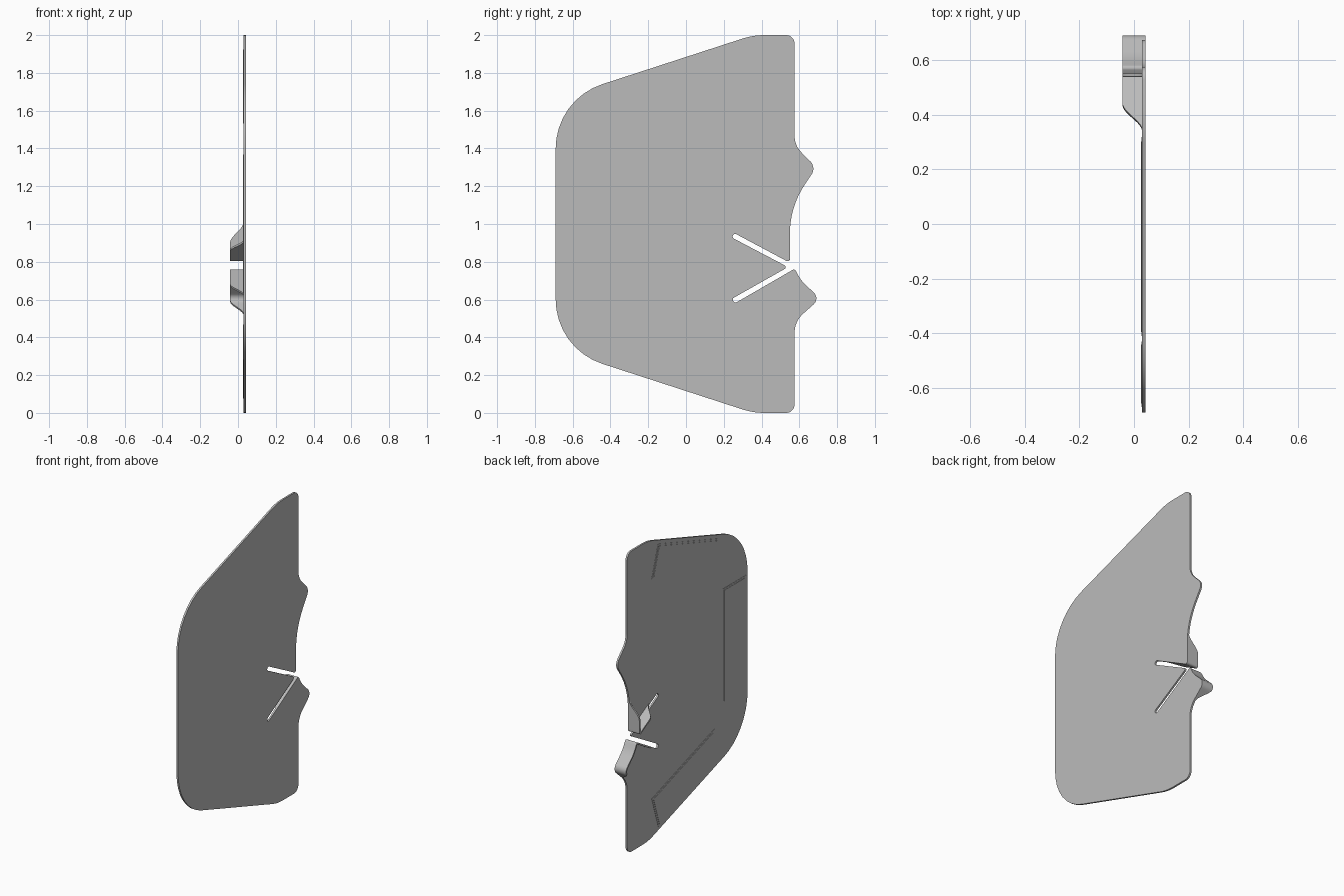
import bpy, bmesh, math
from mathutils import Vector

cube = bpy.data.objects.get("Cube")
if cube:
    bpy.data.objects.remove(cube, do_unlink=True)

grey = bpy.data.materials.new("plain grey")
grey.use_nodes = True
COLOUR = (0.5, 0.5, 0.5, 1)
grey.diffuse_color = COLOUR
grey.node_tree.nodes["Principled BSDF"].inputs["Base Color"].default_value = COLOUR

OUTER, INNER, FLANGE = 0.042, 0.030, -0.042   # x of plate faces and flange rim


def rounded(corners, steps=8, closed=True):
    """Turn (y, z, tangent length) corners into a path with true arc fillets."""
    pts, n = [], len(corners)
    for i, (y, z, t) in enumerate(corners):
        p = Vector((y, z))
        if t == 0 or (not closed and i in (0, n - 1)):
            pts.append(p)
            continue
        a = (Vector(corners[i - 1][:2]) - p).normalized()
        b = (Vector(corners[(i + 1) % n][:2]) - p).normalized()
        w = math.sin(a.angle(b) / 2)
        for k in range(steps + 1):
            u = k / steps
            c0, c1, c2 = (1 - u) ** 2, 2 * u * (1 - u) * w, u * u
            pts.append((c0 * (p + a * t) + c1 * p + c2 * (p + b * t)) / (c0 + c1 + c2))
    return pts


def finish(bm, name):
    bmesh.ops.recalc_face_normals(bm, faces=bm.faces)
    mesh = bpy.data.meshes.new(name)
    bm.to_mesh(mesh)
    bm.free()
    mesh.materials.append(grey)
    ob = bpy.data.objects.new(name, mesh)
    bpy.context.collection.objects.link(ob)
    bpy.ops.object.select_all(action='DESELECT')
    ob.select_set(True)
    bpy.context.view_layer.objects.active = ob
    bpy.ops.object.shade_smooth_by_angle(angle=math.radians(30))
    return ob


def slab(name, pts, x0, x1):
    bm = bmesh.new()
    face = bm.faces.new([bm.verts.new((x0, p.x, p.y)) for p in pts])
    ext = bmesh.ops.extrude_face_region(bm, geom=[face])
    verts = [v for v in ext["geom"] if isinstance(v, bmesh.types.BMVert)]
    bmesh.ops.translate(bm, verts=verts, vec=(x1 - x0, 0, 0))
    return finish(bm, name)


# Main plate: rounded outline with two wavy bumps and a pair of slots
outline = [
    (-0.69, 0.34, 0.26), (-0.69, 1.66, 0.26), (0.356, 2.0, 0.06), (0.575, 2.0, 0.045),
    (0.575, 1.415, 0.05), (0.69, 1.30, 0.045), (0.55, 1.09, 0.14),
    (0.55, 0.795, 0.02), (0.255, 0.952, 0.012), (0.243, 0.928, 0.012),
    (0.54, 0.772, 0.02),
    (0.243, 0.604, 0.012), (0.258, 0.58, 0.012), (0.575, 0.763, 0.012),
    (0.61, 0.70, 0.03), (0.71, 0.605, 0.045), (0.575, 0.485, 0.06),
    (0.575, 0.0, 0.045), (0.356, 0.0, 0.06),
]
slab("plate", rounded(outline), INNER, OUTER)


# Edge flanges: thin walls beside the slots, easing down to the plate at both ends
def flange(name, corners, ramp=0.11, thick=0.011):
    raw = rounded(corners, closed=False)
    path = [raw[0]]
    for p, q in zip(raw, raw[1:]):
        n = max(1, math.ceil((q - p).length / 0.012))
        path += [p.lerp(q, k / n) for k in range(1, n + 1)]
    dist = [0.0]
    for p, q in zip(path, path[1:]):
        dist.append(dist[-1] + (q - p).length)
    bm, rings = bmesh.new(), []
    for i, p in enumerate(path):
        t = (path[min(i + 1, len(path) - 1)] - path[max(i - 1, 0)]).normalized()
        inner = p + Vector((t.y, -t.x)) * thick
        u = min(1, dist[i] / ramp, (dist[-1] - dist[i]) / ramp)
        x = INNER + (FLANGE - INNER) * u * u * (3 - 2 * u)
        base = INNER + 0.004
        rings.append([bm.verts.new(c) for c in (
            (base, p.x, p.y), (x, p.x, p.y), (x, inner.x, inner.y), (base, inner.x, inner.y))])
    for a, b in zip(rings, rings[1:]):
        for k in range(4):
            m = (k + 1) % 4
            bm.faces.new((a[k], a[m], b[m], b[k]))
    bm.faces.new(rings[0])
    bm.faces.new(rings[-1])
    finish(bm, name)


flange("upper_flange", [(0.552, 1.01, 0), (0.55, 0.795, 0.02), (0.34, 0.907, 0)])
flange("lower_flange", [(0.34, 0.627, 0), (0.575, 0.763, 0.012), (0.61, 0.70, 0.03),
                        (0.71, 0.605, 0.045), (0.61, 0.516, 0)])


# Shallow raised pads on the inner face, each with a narrow border
def pad(name, start, end, width):
    s, e = Vector(start), Vector(end)
    d = (e - s).normalized()
    n = Vector((d.y, -d.x))
    for label, inset, height in (("border", 0, 0.002), ("pad", 0.012, 0.004)):
        a, b = s + (d + n) * inset, e + (n - d) * inset
        w = n * (width - 2 * inset)
        slab(name + "_" + label, [a, b, b + w, a + w], INNER + 0.001, INNER - height)


pad("front", (-0.67, 0.62), (-0.67, 1.38), 0.24)
pad("top", (-0.41, 1.725), (0.25, 1.94), 0.22)
pad("bottom", (0.25, 0.06), (-0.41, 0.275), 0.22)
